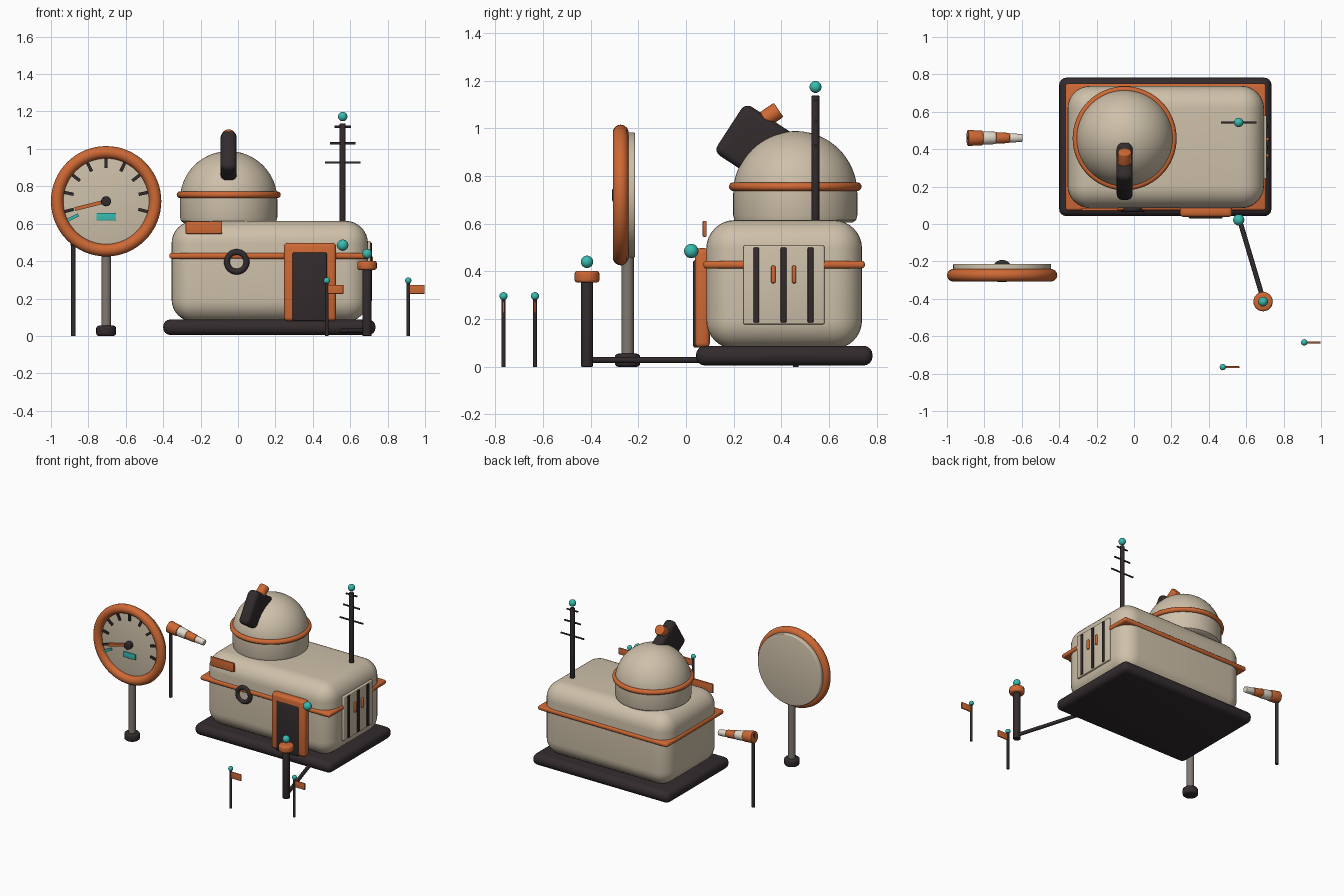
import bpy, bmesh, math
from mathutils import Vector, Matrix

if "Cube" in bpy.data.objects:
    bpy.data.objects.remove(bpy.data.objects["Cube"])


def colour(name, r, g, b):
    m = bpy.data.materials.new(name)
    m.diffuse_color = (r, g, b, 1)
    m.use_nodes = True
    m.node_tree.nodes["Principled BSDF"].inputs["Base Color"].default_value = m.diffuse_color
    return m


CREAM = colour("cream", 0.62, 0.53, 0.40)
ORANGE = colour("orange", 0.62, 0.14, 0.035)
DARK = colour("charcoal", 0.032, 0.024, 0.026)
TEAL = colour("teal", 0.04, 0.50, 0.43)
GREY = colour("grey", 0.22, 0.19, 0.165)
PALE = colour("pale", 0.76, 0.70, 0.60)


def finish(name, bm, mat, matrix=None, bevel=0, segments=3):
    mesh = bpy.data.meshes.new(name)
    bmesh.ops.recalc_face_normals(bm, faces=bm.faces)
    if bevel:
        bmesh.ops.bevel(bm, geom=[e for e in bm.edges if e.calc_face_angle(0) > 0.8],
                        offset=bevel, segments=segments, profile=0.5, affect='EDGES')
    bm.to_mesh(mesh)
    bm.free()
    mesh.materials.append(mat)
    ob = bpy.data.objects.new(name, mesh)
    bpy.context.collection.objects.link(ob)
    if matrix:
        ob.matrix_world = matrix
    bpy.ops.object.select_all(action='DESELECT')
    ob.select_set(True)
    bpy.context.view_layer.objects.active = ob
    bpy.ops.object.shade_smooth_by_angle(angle=math.radians(35))
    return ob


def box(name, mat, x, y, z, bevel=0, segments=3, turn=None):
    """Box from (min, max) ranges, optionally turned about its centre."""
    size = [b - a for a, b in (x, y, z)]
    centre = [(a + b) / 2 for a, b in (x, y, z)]
    bm = bmesh.new()
    bmesh.ops.create_cube(bm, size=1)
    bmesh.ops.scale(bm, vec=size, verts=bm.verts)
    return finish(name, bm, mat, Matrix.Translation(centre) @ (turn or Matrix()), bevel, segments)


def rod(name, mat, p, q, r, r2=None, bevel=0, sides=24):
    """Cylinder or cone between two points."""
    p, q = Vector(p), Vector(q)
    bm = bmesh.new()
    bmesh.ops.create_cone(bm, cap_ends=True, segments=sides, radius1=r,
                          radius2=r if r2 is None else r2, depth=(q - p).length)
    rot = Vector((0, 0, 1)).rotation_difference(q - p).to_matrix().to_4x4()
    return finish(name, bm, mat, Matrix.Translation((p + q) / 2) @ rot, bevel)


def ball(name, mat, loc, r):
    bm = bmesh.new()
    bmesh.ops.create_uvsphere(bm, u_segments=24, v_segments=14, radius=r)
    return finish(name, bm, mat, Matrix.Translation(loc))


def lathe(name, mat, profile, loc, closed=False, turn=None, steps=64):
    """Revolve (radius, height) points about z."""
    bm = bmesh.new()
    vs = [bm.verts.new((r, 0, h)) for r, h in profile]
    pairs = list(zip(vs, vs[1:])) + ([(vs[-1], vs[0])] if closed else [])
    edges = [bm.edges.new(pr) for pr in pairs]
    bmesh.ops.spin(bm, geom=vs + edges, cent=(0, 0, 0), axis=(0, 0, 1),
                   angle=math.tau, steps=steps)
    bmesh.ops.remove_doubles(bm, verts=bm.verts, dist=1e-5)
    return finish(name, bm, mat, Matrix.Translation(loc) @ (turn or Matrix()))


def ring(name, mat, loc, major, minor, turn=None):
    pts = [(major + minor * math.cos(a), minor * math.sin(a))
           for a in (math.tau * i / 14 for i in range(14))]
    return lathe(name, mat, pts, loc, True, turn)


FRONT = Matrix.Rotation(math.pi / 2, 4, 'X')  # z axis turned to face the front

# Building shell
box("base_slab", DARK, (-0.40, 0.735), (0.042, 0.782), (0.005, 0.088), 0.038, 4)
box("body", CREAM, (-0.355, 0.695), (0.085, 0.738), (0.075, 0.615), 0.12, 8)
box("trim_band", ORANGE, (-0.367, 0.706), (0.073, 0.75), (0.412, 0.444), 0.013)

# Door, porthole, wall lamp and wall plate
box("door_frame", ORANGE, (0.245, 0.525), (0.037, 0.10), (0.08, 0.497), 0.02)
box("door", DARK, (0.292, 0.475), (0.03, 0.08), (0.08, 0.447), 0.008)
ring("porthole_rim", DARK, (-0.007, 0.08, 0.396), 0.052, 0.016, FRONT)
rod("porthole_pane", CREAM, (-0.007, 0.10, 0.396), (-0.007, 0.078, 0.396), 0.052)
ball("wall_lamp", TEAL, (0.56, 0.022, 0.485), 0.03)
box("wall_plate", ORANGE, (-0.28, -0.085), (0.07, 0.086), (0.545, 0.612), 0.004)

# Side hatch with bars and handles
box("side_hatch", CREAM, (0.68, 0.709), (0.24, 0.58), (0.178, 0.508), 0.006)
for y in (0.295, 0.409, 0.522):
    box("hatch_bar", DARK, (0.70, 0.716), (y - 0.012, y + 0.012), (0.185, 0.5), 0.005)
for y in (0.366, 0.453):
    box("hatch_handle", ORANGE, (0.70, 0.722), (y - 0.009, y + 0.009), (0.35, 0.424), 0.006)

# Dome with drum, ring and telescope
DX, DY = -0.05, 0.458
drum = [(0, 0.60), (0.24, 0.605), (0.255, 0.615), (0.26, 0.635), (0.26, 0.728)]
cap = [(0.26 * math.cos(a), 0.728 + 0.26 * math.sin(a))
       for a in (math.pi / 2 * i / 16 for i in range(1, 16))]
lathe("dome", CREAM, drum + cap + [(0, 0.988)], (DX, DY, 0))
ring("dome_ring", ORANGE, (DX, DY, 0.755), 0.26, 0.018)
tilt = Matrix.Rotation(-math.radians(33), 4, 'X')
box("telescope_housing", DARK, (DX - 0.043, DX + 0.043), (0.158, 0.458), (0.80, 1.045),
    0.032, 4, tilt)
rod("telescope_eyepiece", ORANGE, (DX, 0.29, 1.01), (DX, 0.388, 1.077), 0.036, bevel=0.006)

# Roof antenna
rod("antenna_mast", DARK, (0.56, 0.543, 0.59), (0.56, 0.543, 1.137), 0.016, bevel=0.003)
ball("antenna_tip", TEAL, (0.56, 0.543, 1.173), 0.025)
for z, half in ((0.927, 0.095), (1.03, 0.068), (1.118, 0.045)):
    rod("antenna_crossbar", DARK, (0.56 - half, 0.543, z), (0.56 + half, 0.543, z), 0.006, sides=12)

# Gauge on a pole
GX, GZ = -0.705, 0.72
rod("gauge_foot", DARK, (GX, -0.245, 0), (GX, -0.245, 0.055), 0.053, bevel=0.014)
rod("gauge_pole", GREY, (GX, -0.245, 0.02), (GX, -0.245, 0.47), 0.026)
rod("gauge_face", CREAM, (GX, -0.213, GZ), (GX, -0.272, GZ), 0.262, bevel=0.006, sides=64)
ring("gauge_rim", ORANGE, (GX, -0.274, GZ), 0.262, 0.033, FRONT)


def dial_bar(name, mat, degrees, r0, r1, width, front):
    """Flat bar along a radius of the dial."""
    a, mid = math.radians(degrees), (r0 + r1) / 2
    cx, cz = GX + mid * math.cos(a), GZ + mid * math.sin(a)
    half = (r1 - r0) / 2
    box(name, mat, (cx - half, cx + half), (front, -0.268), (cz - width / 2, cz + width / 2),
        turn=Matrix.Rotation(-a, 4, 'Y'))


for i in range(-4, 5):
    dial_bar("gauge_tick", DARK, 90 + 26 * i, 0.178, 0.228, 0.017, -0.281)
dial_bar("gauge_marker", TEAL, 206, 0.165, 0.232, 0.017, -0.281)
dial_bar("gauge_needle", ORANGE, 194, 0, 0.172, 0.02, -0.292)
rod("gauge_hub", DARK, (GX, -0.265, GZ), (GX, -0.31, GZ), 0.027, bevel=0.006)
box("gauge_readout", TEAL, (-0.757, -0.655), (-0.281, -0.27), (0.617, 0.658), 0.003)

# Windsock
rod("windsock_pole", DARK, (-0.88, 0.46, 0), (-0.88, 0.46, 0.55), 0.012)
sock = [(-0.89, 0.043, 0.039, ORANGE), (-0.81, 0.036, 0.033, PALE),
        (-0.74, 0.031, 0.027, ORANGE), (-0.667, 0.025, 0.021, PALE), (-0.598, 0, 0, None)]
for (x0, r0, r1, mat), (x1, *_) in zip(sock, sock[1:]):
    height = lambda x: 0.525 - 0.15 * (x + 0.89)
    rod("windsock_segment", mat, (x0, 0.46, height(x0)), (x1, 0.46, height(x1)), r0, r1, 0.004)

# Beacon post and ground cable
rod("beacon_post", DARK, (0.69, -0.415, 0), (0.69, -0.415, 0.36), 0.025, bevel=0.004)
rod("beacon_collar", ORANGE, (0.69, -0.415, 0.353), (0.69, -0.415, 0.402), 0.052, bevel=0.012)
ball("beacon_lamp", TEAL, (0.69, -0.415, 0.44), 0.026)
rod("ground_cable", DARK, (0.69, -0.40, 0.028), (0.55, 0.07, 0.028), 0.013)

# Marker flags
for x, y in ((0.475, -0.765), (0.91, -0.633)):
    rod("flag_pole", DARK, (x, y, 0), (x, y, 0.285), 0.009, sides=16)
    ball("flag_tip", TEAL, (x, y, 0.296), 0.017)
    box("flag", ORANGE, (x + 0.004, x + 0.088), (y - 0.005, y + 0.005), (0.225, 0.273), 0.002)
